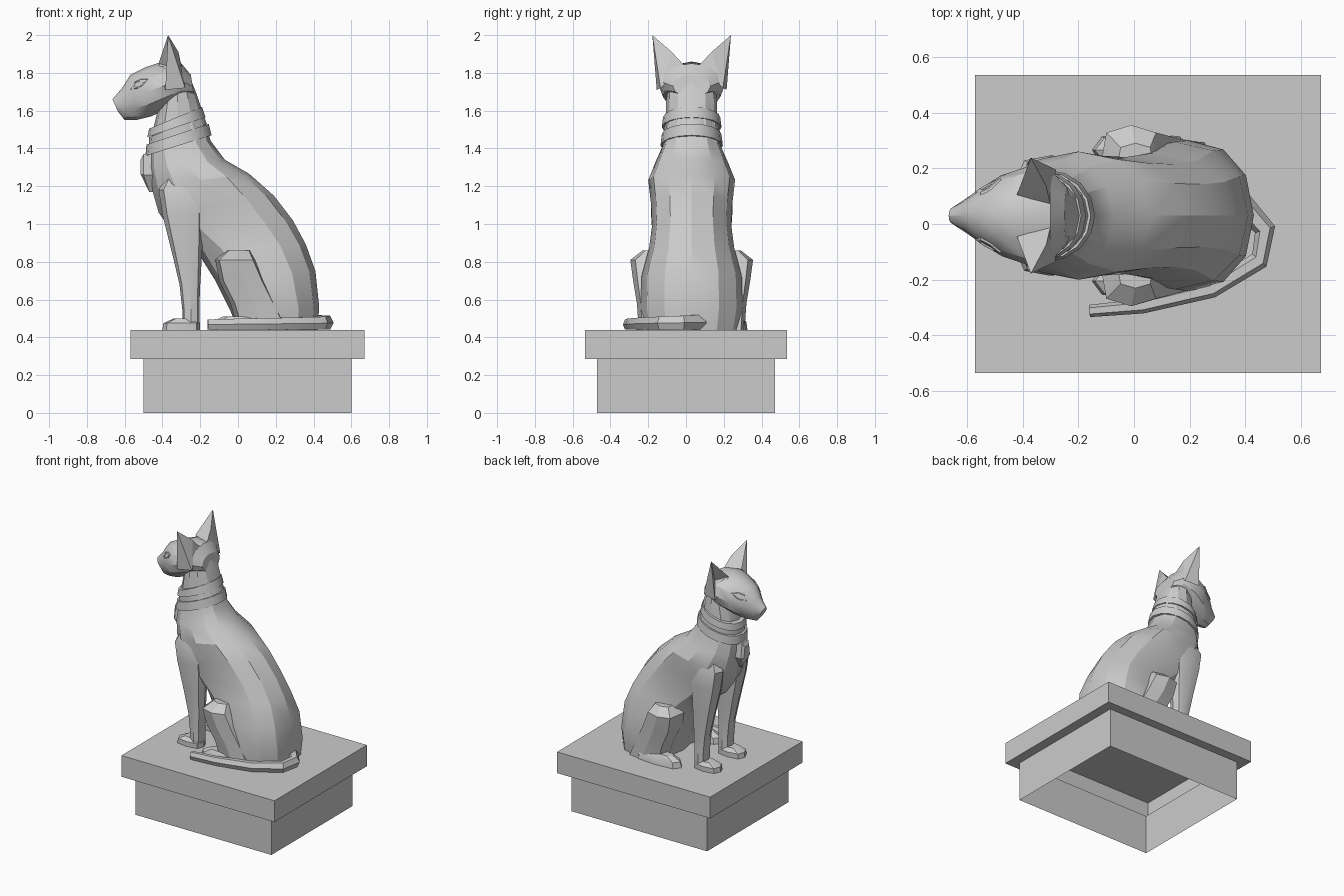
import bpy
import bmesh
import math
from mathutils import Vector
from mathutils.bvhtree import BVHTree

if "Cube" in bpy.data.objects:
    bpy.data.objects.remove(bpy.data.objects["Cube"], do_unlink=True)

AXIS = 0.03      # the statue sits slightly off the middle of its plinth
TOP = 0.44       # top surface of the plinth

stone = bpy.data.materials.new("grey stone")
stone.use_nodes = True
stone.diffuse_color = (0.6, 0.6, 0.6, 1)
stone.node_tree.nodes["Principled BSDF"].inputs["Base Color"].default_value = (0.6, 0.6, 0.6, 1)


def finish(name, bm, angle=30):
    """Turn a bmesh into a named object, smooth except at sharp edges."""
    bmesh.ops.recalc_face_normals(bm, faces=bm.faces)
    mesh = bpy.data.meshes.new(name)
    bm.to_mesh(mesh)
    bm.free()
    mesh.materials.append(stone)
    mesh.shade_smooth()
    mesh.set_sharp_from_angle(angle=math.radians(angle))
    obj = bpy.data.objects.new(name, mesh)
    bpy.context.collection.objects.link(obj)
    return obj


def loft(name, sections, sides=12, y=0.0, power=1.0, angle=30):
    """Skin rings; each section is front x, z, back x, z and half width."""
    bm = bmesh.new()
    rings = []
    for xf, zf, xb, zb, width in sections:
        ring = []
        for i in range(sides):
            a = math.tau * i / sides
            c, s = (math.copysign(abs(v) ** power, v) for v in (math.cos(a), math.sin(a)))
            t = (1 + c) / 2
            ring.append(bm.verts.new((xb + (xf - xb) * t, AXIS + y + width * s, zb + (zf - zb) * t)))
        rings.append(ring)
    for low, high in zip(rings, rings[1:]):
        for i in range(sides):
            j = (i + 1) % sides
            bm.faces.new((low[i], low[j], high[j], high[i]))
    bm.faces.new(rings[0])
    bm.faces.new(rings[-1])
    return finish(name, bm, angle)


def level(rows):
    """Horizontal sections from z, front x, back x and half width."""
    return [(xf, z, xb, z, w) for z, xf, xb, w in rows]


# Plinth: hollow stepped shell, open underneath
bm = bmesh.new()
rings = []
for z, x0, x1, half in ((0, -0.50, 0.60, 0.47), (0.285, -0.50, 0.60, 0.47),
                        (0.285, -0.57, 0.67, 0.535), (TOP, -0.57, 0.67, 0.535)):
    rings.append([bm.verts.new(p) for p in
                  ((x0, -half, z), (x1, -half, z), (x1, half, z), (x0, half, z))])
for low, high in zip(rings, rings[1:]):
    for i in range(4):
        j = (i + 1) % 4
        bm.faces.new((low[i], low[j], high[j], high[i]))
bm.faces.new(rings[-1])
finish("plinth", bm)

# Torso and neck
loft("torso", [
    (0.00, TOP, 0.42, TOP, 0.25),
    (-0.04, 0.54, 0.43, 0.56, 0.27),
    (-0.12, 0.70, 0.41, 0.75, 0.265),
    (-0.22, 0.86, 0.36, 0.89, 0.225),
    (-0.35, 0.96, 0.29, 1.02, 0.21),
    (-0.42, 1.06, 0.19, 1.15, 0.215),
    (-0.46, 1.20, 0.06, 1.265, 0.23),
    (-0.47, 1.30, -0.07, 1.34, 0.195),
    (-0.465, 1.38, -0.145, 1.44, 0.155),
    (-0.45, 1.50, -0.19, 1.60, 0.135),
    (-0.42, 1.62, -0.22, 1.69, 0.135),
    (-0.38, 1.70, -0.26, 1.79, 0.12)], power=0.9, angle=24)

# Head, lofted from nose to nape
head = loft("head", [
    (-0.635, 1.595, -0.665, 1.66, 0.03),
    (-0.60, 1.55, -0.61, 1.725, 0.06),
    (-0.54, 1.55, -0.57, 1.79, 0.095),
    (-0.46, 1.57, -0.49, 1.83, 0.145),
    (-0.37, 1.61, -0.40, 1.86, 0.175),
    (-0.30, 1.66, -0.30, 1.85, 0.165),
    (-0.23, 1.67, -0.25, 1.79, 0.10)])

# Collar bands around the neck
loft("collar_lower", [(-0.49, 1.36, -0.14, 1.47, 0.165),
                      (-0.485, 1.42, -0.155, 1.53, 0.158)], sides=16, angle=40)
loft("collar_middle", [(-0.472, 1.42, -0.165, 1.53, 0.147),
                       (-0.47, 1.46, -0.18, 1.57, 0.145)], sides=16, angle=40)
loft("collar_upper", [(-0.48, 1.46, -0.172, 1.565, 0.158),
                      (-0.47, 1.505, -0.19, 1.62, 0.152)], sides=16, angle=40)

# Shield pendant on the chest, with a bevelled front
bm = bmesh.new()
outline = ((0.035, 1.37), (0.05, 1.26), (0.0, 1.17), (-0.05, 1.26), (-0.035, 1.37))
layers = []
for depth, scale in ((-0.45, 1.0), (-0.50, 1.0), (-0.515, 0.7)):
    layers.append([bm.verts.new((depth + (0.03 if z < 1.2 else 0), AXIS + y * scale,
                                 1.27 + (z - 1.27) * scale)) for y, z in outline])
for a, b in zip(layers, layers[1:]):
    for i in range(5):
        j = (i + 1) % 5
        bm.faces.new((a[i], a[j], b[j], b[i]))
bm.faces.new(layers[0])
bm.faces.new(layers[-1])
finish("pendant", bm)

surface_bm = bmesh.new()
surface_bm.from_mesh(head.data)
surface = BVHTree.FromBMesh(surface_bm)
surface_bm.free()

for side, label in ((1, "left"), (-1, "right")):
    # Front leg and paw
    loft(label + "_front_leg", level([
        (TOP, -0.295, -0.205, 0.05), (0.55, -0.295, -0.205, 0.05),
        (0.68, -0.31, -0.20, 0.052), (0.85, -0.35, -0.19, 0.062),
        (1.05, -0.40, -0.18, 0.075), (1.18, -0.42, -0.19, 0.075),
        (1.28, -0.36, -0.25, 0.03)]), sides=8, y=side * 0.14, power=0.75)
    loft(label + "_front_paw", level([
        (TOP, -0.40, -0.20, 0.06), (0.475, -0.395, -0.20, 0.06),
        (0.50, -0.34, -0.22, 0.04)]), sides=8, y=side * 0.14, power=0.65)

    # Thigh with faceted knee
    loft(label + "_thigh", level([
        (TOP, 0.0, 0.28, 0.10), (0.58, -0.04, 0.21, 0.11),
        (0.70, -0.10, 0.15, 0.13), (0.81, -0.12, 0.10, 0.145),
        (0.86, -0.06, 0.07, 0.08)]), sides=8, y=side * 0.18, power=0.6, angle=20)
    loft(label + "_hind_foot", level([
        (TOP, -0.15, 0.20, 0.06), (0.48, -0.14, 0.20, 0.055),
        (0.51, -0.08, 0.20, 0.035)]), sides=8, y=side * 0.235, power=0.65)

    # Hollow pointed ear
    bm = bmesh.new()
    tip, front, inner, back, outer, ridge, pit = [
        bm.verts.new((x, AXIS + side * y, z)) for x, y, z in (
            (-0.37, 0.208, 2.0), (-0.42, 0.075, 1.85), (-0.30, 0.04, 1.84),
            (-0.28, 0.165, 1.72), (-0.385, 0.185, 1.71), (-0.315, 0.105, 1.91),
            (-0.35, 0.135, 1.83))]
    for face in ((tip, front, ridge), (front, inner, ridge), (inner, back, ridge),
                 (ridge, back, tip), (tip, back, outer), (tip, outer, pit),
                 (outer, front, pit), (front, tip, pit), (front, outer, back, inner)):
        bm.faces.new(face)
    finish(label + "_ear", bm, 15)

    # Almond eye with a raised rim, laid onto the side of the head
    bm = bmesh.new()
    almond = ((-0.565, 1.715), (-0.55, 1.75), (-0.515, 1.765), (-0.48, 1.765),
              (-0.505, 1.735), (-0.535, 1.717))
    loops = []
    for scale, lift in ((1.1, -0.002), (1.0, 0.008), (0.72, 0.008), (0.68, 0.001)):
        loop = []
        for x, z in almond:
            px, pz = -0.525 + (x + 0.525) * scale, 1.741 + (z - 1.741) * scale
            hit = surface.ray_cast(Vector((px, AXIS + side, pz)), Vector((0, -side, 0)))
            if hit[0] is not None:
                loop.append(bm.verts.new(hit[0] + Vector((0, side * lift, 0))))
        loops.append(loop)
    for a, b in zip(loops, loops[1:]):
        for i in range(len(a)):
            j = (i + 1) % len(a)
            bm.faces.new((a[i], a[j], b[j], b[i]))
    bm.faces.new(loops[-1])
    finish(label + "_eye", bm, 10)

# Tail: faceted tube wrapped round the right haunch, thinning at the tip
bm = bmesh.new()
path = [Vector(p) for p in ((0.38, 0.08), (0.47, -0.02), (0.45, -0.13),
                            (0.28, -0.235), (0.03, -0.295), (-0.16, -0.312))]
rings = []
for i, p in enumerate(path):
    along = (path[min(i + 1, len(path) - 1)] - path[max(i - 1, 0)]).normalized()
    across = Vector((-along.y, along.x))
    height = 0.08 - 0.005 * i
    half = 0.042 - 0.004 * i
    ring = []
    for k in range(6):
        a = math.tau * k / 6
        q = p + across * half * math.cos(a)
        ring.append(bm.verts.new((q.x, q.y, TOP + height * (0.5 + math.sin(a) / 1.75))))
    rings.append(ring)
for a, b in zip(rings, rings[1:]):
    for i in range(6):
        j = (i + 1) % 6
        bm.faces.new((a[i], a[j], b[j], b[i]))
bm.faces.new(rings[0])
bm.faces.new(rings[-1])
finish("tail", bm)
